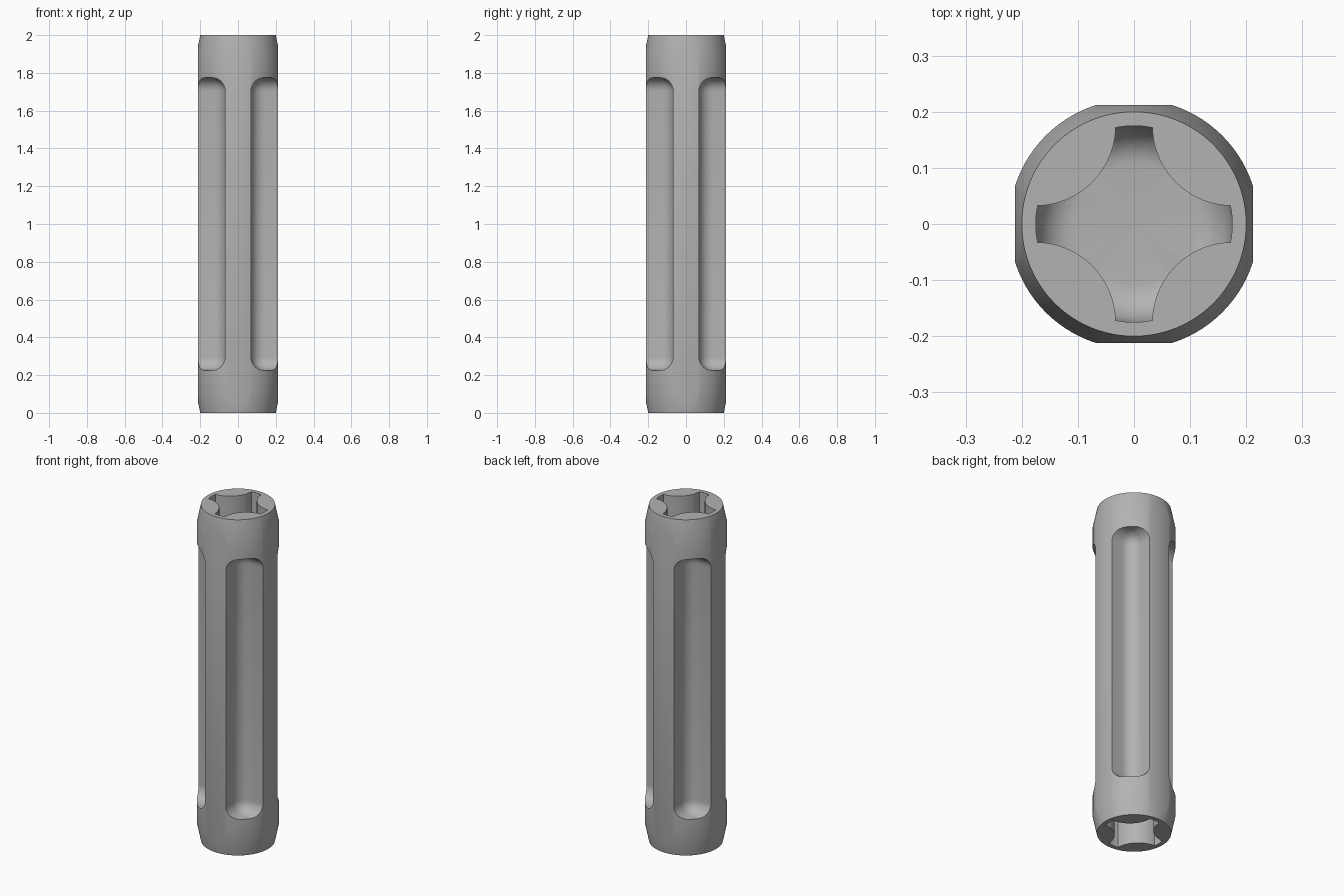
import bpy, bmesh, math
from mathutils import Matrix, Vector

cube = bpy.data.objects.get("Cube")
if cube:
    bpy.data.objects.remove(cube, do_unlink=True)

HEIGHT = 2.0
FLAT = 0.212       # distance of the four outer flats
OUTER = 0.2226     # barrel radius
ARM = 0.068        # half width of the ribs between grooves
SHOULDER = 0.225   # height of the end caps
FILLET = 0.072

grey = bpy.data.materials.new("satin_grey")
grey.use_nodes = True
colour = (0.45, 0.45, 0.45, 1)
grey.diffuse_color = colour
grey.node_tree.nodes["Principled BSDF"].inputs["Base Color"].default_value = colour


def to_object(name, bm):
    bmesh.ops.recalc_face_normals(bm, faces=bm.faces[:])
    mesh = bpy.data.meshes.new(name)
    bm.to_mesh(mesh)
    bm.free()
    mesh.materials.append(grey)
    obj = bpy.data.objects.new(name, mesh)
    bpy.context.collection.objects.link(obj)
    return obj


def lathe(name, profile, steps):
    """Spin (radius, z) points that start and end on the axis."""
    bm = bmesh.new()
    verts = [bm.verts.new((r, 0, z)) for r, z in profile]
    edges = [bm.edges.new(pair) for pair in zip(verts, verts[1:])]
    bmesh.ops.spin(bm, geom=verts + edges, cent=(0, 0, 0), axis=(0, 0, 1),
                   angle=math.tau, steps=steps, use_duplicate=False)
    bmesh.ops.remove_doubles(bm, verts=bm.verts[:], dist=1e-5)
    return to_object(name, bm)


def box(name, low, high, bevel=0):
    low, high = Vector(low), Vector(high)
    bm = bmesh.new()
    bmesh.ops.create_cube(bm, size=1, matrix=Matrix.Translation((low + high) / 2)
                          @ Matrix.Diagonal((high - low).to_4d()))
    if bevel:
        bmesh.ops.bevel(bm, geom=bm.edges[:], offset=bevel, segments=8,
                        profile=0.5, affect='EDGES')
    return to_object(name, bm)


def cut(target, tool, operation='DIFFERENCE'):
    tool.hide_render = True
    mod = target.modifiers.new("cut", 'BOOLEAN')
    mod.operation = operation
    mod.solver = 'EXACT'
    mod.object = tool
    bpy.context.view_layer.objects.active = target
    bpy.ops.object.modifier_apply(modifier=mod.name)
    bpy.data.objects.remove(tool, do_unlink=True)


# Barrel with tapered ends, trimmed by four flats
barrel = lathe("socket_barrel", [(0, 0), (0.2, 0), (OUTER, 0.11),
                                 (OUTER, HEIGHT - 0.11), (0.2, HEIGHT), (0, HEIGHT)], 96)
cut(barrel, box("flat_trim", (-FLAT, -FLAT, -1), (FLAT, FLAT, 3)), 'INTERSECT')

# Four long grooves with rounded inner corners and ends
for sx in (-1, 1):
    for sy in (-1, 1):
        xs, ys = sorted((sx * ARM, sx * 0.5)), sorted((sy * ARM, sy * 0.5))
        cut(barrel, box("groove_cutter", (xs[0], ys[0], SHOULDER),
                        (xs[1], ys[1], HEIGHT - SHOULDER), FILLET))

# Cross-shaped sockets with a rounded lead into a round bore, one at each end
for top in (True, False):
    curve = [(0.108 + 0.067 * math.cos(a), -0.22 - 0.08 * math.sin(a))
             for a in (i * math.pi / 16 for i in range(9))]
    curve = [(0.175 - (0.175 - r) if i else 0.175, z) for i, (r, z) in enumerate(curve)]
    profile = [(0, 0.1), (0.175, 0.1)] + curve + [(0, -0.3)]
    place = (lambda z: HEIGHT + z) if top else (lambda z: -z)
    socket = lathe("socket_cutter", [(r, place(z)) for r, z in profile], 64)
    for i in range(4):
        a = math.pi / 4 + i * math.pi / 2
        bm = bmesh.new()
        spot = (0.2475 * math.cos(a), 0.2475 * math.sin(a), HEIGHT if top else 0)
        bmesh.ops.create_cone(bm, cap_ends=True, segments=72, radius1=0.1425,
                              radius2=0.1425, depth=1, matrix=Matrix.Translation(spot))
        cut(socket, to_object("lobe_cutter", bm))
    cut(barrel, socket)

# Smooth the rounded surfaces, keep the machined edges crisp
bpy.ops.object.select_all(action='DESELECT')
barrel.select_set(True)
bpy.context.view_layer.objects.active = barrel
bpy.ops.object.shade_smooth_by_angle(angle=math.radians(25))
